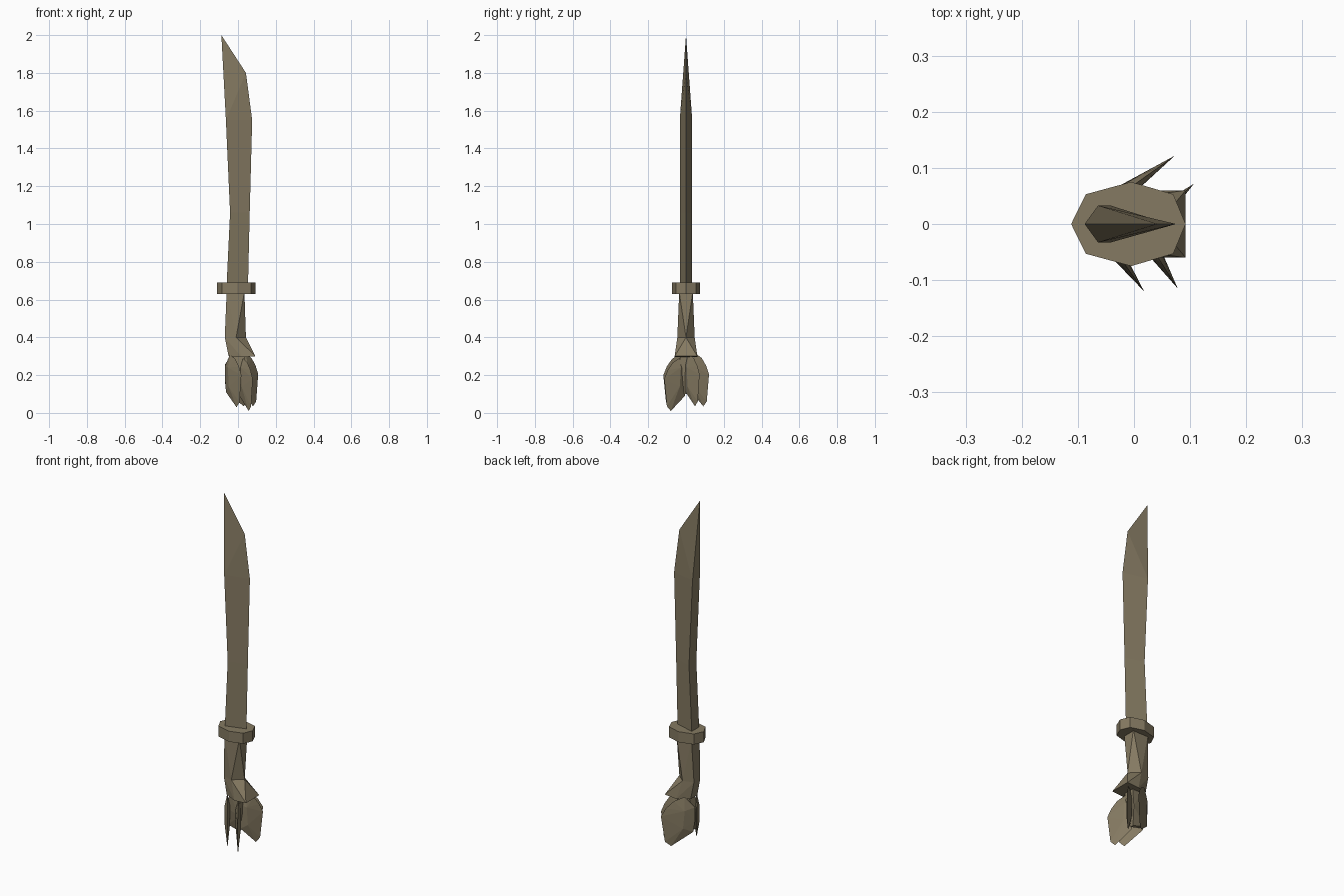
import bpy, bmesh
from mathutils import Vector

if "Cube" in bpy.data.objects:
    bpy.data.objects.remove(bpy.data.objects["Cube"])

bronze = bpy.data.materials.new("dull_bronze")
bronze.diffuse_color = (0.235, 0.195, 0.122, 1)
bronze.use_nodes = True
bronze.node_tree.nodes["Principled BSDF"].inputs["Base Color"].default_value = bronze.diffuse_color


def finish(name, bm):
    bmesh.ops.recalc_face_normals(bm, faces=bm.faces[:])
    mesh = bpy.data.meshes.new(name)
    bm.to_mesh(mesh)
    bm.free()
    mesh.materials.append(bronze)
    obj = bpy.data.objects.new(name, mesh)
    bpy.context.collection.objects.link(obj)
    return obj


def hull(name, points):
    """Faceted convex solid around the points."""
    bm = bmesh.new()
    for p in points:
        bm.verts.new(p)
    res = bmesh.ops.convex_hull(bm, input=bm.verts[:])
    bmesh.ops.delete(bm, geom=[v for v in bm.verts if not v.link_faces], context='VERTS')
    bmesh.ops.dissolve_limit(bm, angle_limit=0.01, verts=bm.verts[:], edges=bm.edges[:])
    return finish(name, bm)


def mirror_y(points):
    return points + [(x, -y, z) for x, y, z in points if y]


# Blade: triangular section, flat spine on -x, sharp edge on +x
bm = bmesh.new()
rings = []
for z, spine, edge in ((0.68, -0.06, 0.053), (1.06, -0.042, 0.062), (1.55, -0.064, 0.075)):
    rings.append([bm.verts.new(p) for p in ((spine, -0.033, z), (edge, 0, z), (spine, 0.033, z))])
for a, b in zip(rings, rings[1:]):
    for i in range(3):
        j = (i + 1) % 3
        bm.faces.new((a[i], a[j], b[j], b[i]))
bm.faces.new(rings[0])
shoulder = bm.verts.new((0.042, 0, 1.80))
tip = bm.verts.new((-0.088, 0, 2.0))
front, edge, back = rings[-1]
for face in ((front, edge, shoulder), (front, shoulder, tip), (edge, back, shoulder),
             (back, tip, shoulder), (front, tip, back)):
    bm.faces.new(face)
finish("blade", bm)

# Guard: flat octagonal disc
half = [(-0.112, 0), (-0.086, 0.053), (-0.005, 0.075), (0.07, 0.053), (0.092, 0)]
hull("guard", mirror_y([(x, y, z) for x, y in half for z in (0.63, 0.69)]))

# Grip: square top turning into a pointed middle, then a flared collar
top = mirror_y([(-0.06, 0.036, 0.64), (0.034, 0.036, 0.64)])
middle = mirror_y([(-0.07, 0.028, 0.40), (-0.01, 0.046, 0.40), (0.042, 0, 0.40)])
collar = mirror_y([(-0.05, 0.03, 0.30), (0.02, 0.06, 0.295), (0.092, 0.06, 0.30)])
hull("grip", top + middle)
hull("grip_collar", middle + collar)

# Neck joining the collar to the leaves
hull("neck", mirror_y([(-0.035, 0.025, 0.31), (0.035, 0.03, 0.31),
                       (-0.06, 0.02, 0.22), (0.03, 0.035, 0.2),
                       (-0.055, 0.01, 0.12), (0.015, 0.01, 0.1)]))

# Leaves: thin faceted blades fanning out below the collar
outline = [(0.3, 0.29), (0.62, 0.265), (0.85, 0.225), (1.0, 0.18), (0.88, 0.035),
           (0.7, 0.01), (0.05, 0.09), (0.0, 0.15), (0.0, 0.23)]


def leaf(name, root, end, lift, thick):
    root, end = Vector((*root, 0)), Vector((*end, 0))
    d = end - root
    n = Vector((-d.y, d.x, 0)).normalized() * thick
    pts = [root + d * s + Vector((0, 0, z + lift)) for s, z in outline]
    for s, z in ((0.3, 0.24), (0.35, 0.14)):
        c = root + d * s + Vector((0, 0, z))
        pts += [c + n, c - n]
    hull(name, pts)


leaf("front_leaf_left", (-0.068, 0.0), (0.018, -0.12), 0.02, 0.014)
leaf("front_leaf_right", (0.005, 0.0), (0.078, -0.115), 0.0, 0.014)
leaf("back_leaf_left", (-0.07, 0.02), (0.073, 0.122), 0.025, 0.014)
leaf("back_leaf_right", (0.015, -0.01), (0.107, 0.072), 0.025, 0.014)
